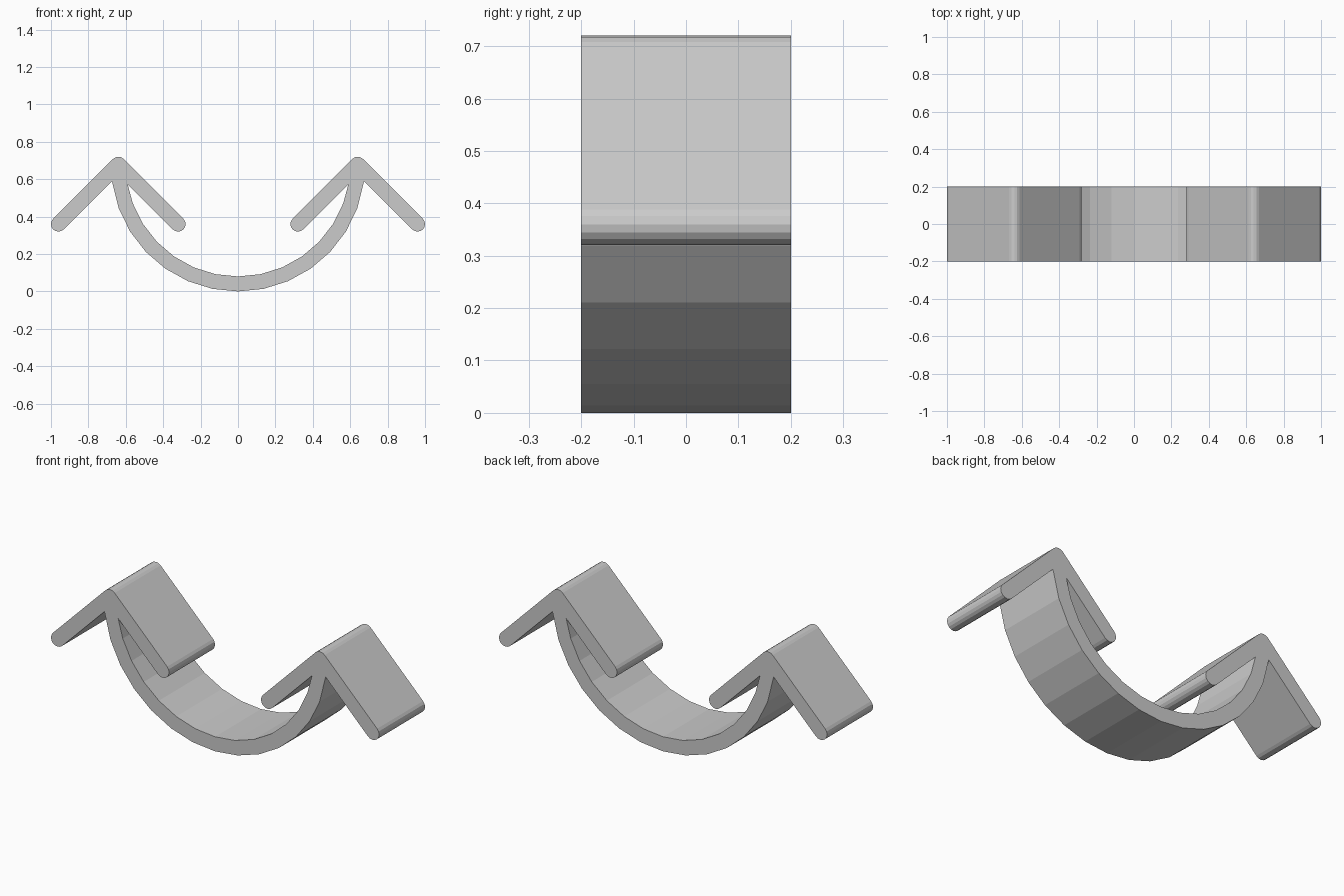
import bpy
import bmesh
from math import sin, cos, radians, sqrt

cube = bpy.data.objects.get("Cube")
if cube:
    bpy.data.objects.remove(cube)

R = 0.64          # centre line radius of the curved band
TOP = 0.68        # height of the band centre and arrow apexes
T = 0.04          # half thickness
LEG = 0.32        # horizontal reach of each arrow leg
HALF_DEPTH = 0.2
STEP = 11.6       # angle of one band facet


def band(radius):
    """Right half of a band edge, from the bottom upwards."""
    return [(radius * sin(radians(i * STEP)), TOP - radius * cos(radians(i * STEP)))
            for i in range(7)]


def rounded(cx, cz, start, end, steps):
    """Arc of points around a rounded end."""
    angles = [radians(start + (end - start) * i / steps) for i in range(steps + 1)]
    return [(cx + T * cos(a), cz + T * sin(a)) for a in angles]


def junction(radius, side):
    """Where the band edge meets the underside of an arrow leg."""
    drop = T * sqrt(2)
    x = R
    for _ in range(20):
        z = TOP - drop - side * (x - R)
        x = sqrt(radius ** 2 - (z - TOP) ** 2)
    return x, z


# Right half outline: outer band edge, arrow, then inner band edge
half = band(R + T) + [junction(R + T, 1)]
half += rounded(R + LEG, TOP - LEG, -135, 45, 8)
half += rounded(R, TOP, 45, 135, 4)
half += rounded(R - LEG, TOP - LEG, 135, 315, 8)
half += [junction(R - T, -1)] + band(R - T)[::-1]
outline = half + [(-x, z) for x, z in half[::-1][1:-1]]

# Extrude the outline through the depth
bm = bmesh.new()
face = bm.faces.new([bm.verts.new((x, -HALF_DEPTH, z)) for x, z in outline])
ext = bmesh.ops.extrude_face_region(bm, geom=[face], use_keep_orig=True)
moved = [g for g in ext["geom"] if isinstance(g, bmesh.types.BMVert)]
bmesh.ops.translate(bm, verts=moved, vec=(0, 2 * HALF_DEPTH, 0))
bmesh.ops.recalc_face_normals(bm, faces=bm.faces)
mesh = bpy.data.meshes.new("double_arrow_band")
bm.to_mesh(mesh)
bm.free()

# Plain grey material
grey = bpy.data.materials.new("light_grey")
grey.use_nodes = True
colour = (0.6, 0.6, 0.6, 1)
grey.diffuse_color = colour
grey.node_tree.nodes["Principled BSDF"].inputs["Base Color"].default_value = colour
mesh.materials.append(grey)

obj = bpy.data.objects.new("double_arrow_band", mesh)
bpy.context.scene.collection.objects.link(obj)
